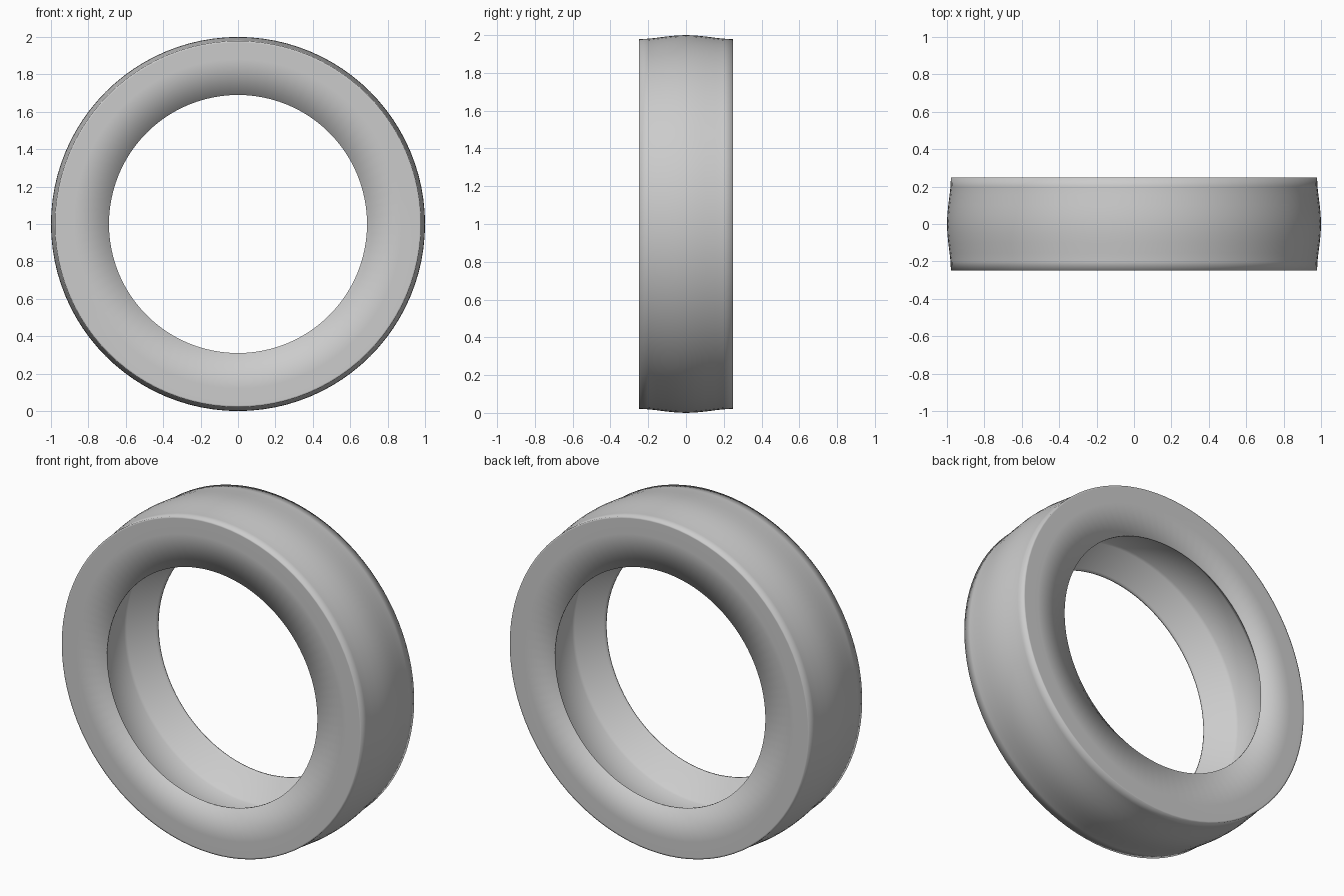
import bpy
import bmesh
from math import tau
from mathutils import Vector, Matrix

cube = bpy.data.objects.get("Cube")
if cube:
    bpy.data.objects.remove(cube, do_unlink=True)

SEGMENTS = 96

# Half cross-section (radius, y): crown, shoulder, sidewall, bead lip,
# sloped bead seat, groove floor
half = [
    (1.0, 0), (0.998, -0.05), (0.993, -0.1), (0.986, -0.155), (0.981, -0.2),
    (0.979, -0.248), (0.97, -0.248), (0.88, -0.248), (0.69, -0.244),
    (0.69, -0.234), (0.698, -0.226), (0.81, -0.118), (0.818, -0.105), (0.82, 0),
]
# Mirror the half across y to close the loop
profile = half + [(r, -y) for r, y in reversed(half[1:-1])]

# Spin the cross-section about the axle
bm = bmesh.new()
verts = [bm.verts.new((r, y, 0)) for r, y in profile]
edges = [bm.edges.new((verts[i], verts[(i + 1) % len(verts)]))
         for i in range(len(verts))]
bmesh.ops.spin(bm, geom=verts + edges, cent=(0, 0, 0), axis=(0, 1, 0),
               angle=tau, steps=SEGMENTS, use_duplicate=False)
bmesh.ops.remove_doubles(bm, verts=bm.verts, dist=0.0005)
bmesh.ops.recalc_face_normals(bm, faces=bm.faces)
bmesh.ops.transform(bm, matrix=Matrix.Translation(Vector((0, 0, 1))), verts=bm.verts)
for face in bm.faces:
    face.smooth = True

mesh = bpy.data.meshes.new("tyre")
bm.to_mesh(mesh)
bm.free()
tyre = bpy.data.objects.new("tyre", mesh)
bpy.context.collection.objects.link(tyre)

# Plain grey rubber
grey = (0.6, 0.6, 0.6, 1)
rubber = bpy.data.materials.new("grey rubber")
rubber.use_nodes = True
rubber.diffuse_color = grey
rubber.node_tree.nodes["Principled BSDF"].inputs["Base Color"].default_value = grey
mesh.materials.append(rubber)
